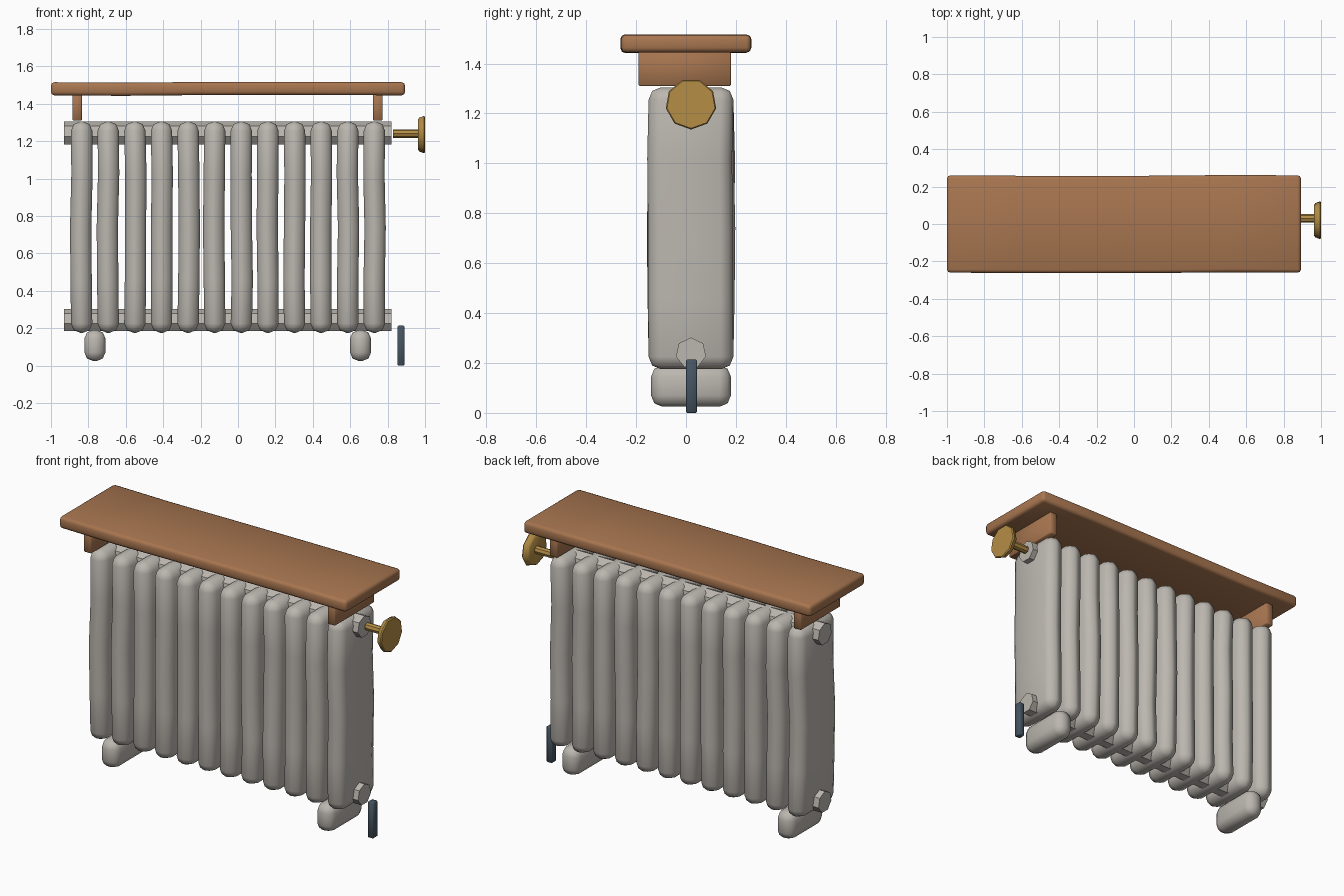
import bpy, bmesh, math, random
from mathutils import Matrix, Vector

random.seed(4)
cube = bpy.data.objects.get("Cube")
if cube:
    bpy.data.objects.remove(cube, do_unlink=True)


def material(name, rgb):
    m = bpy.data.materials.new(name)
    m.use_nodes = True
    m.diffuse_color = (*rgb, 1)
    bsdf = next(n for n in m.node_tree.nodes if n.type == 'BSDF_PRINCIPLED')
    bsdf.inputs["Base Color"].default_value = (*rgb, 1)
    return m


iron = material("warm grey iron", (0.50, 0.47, 0.43))
wood = material("brown wood", (0.39, 0.18, 0.08))
brass = material("aged brass", (0.46, 0.27, 0.06))
steel = material("dark slate steel", (0.06, 0.09, 0.12))


def finish(name, bm, mat, angle=50):
    bmesh.ops.recalc_face_normals(bm, faces=bm.faces)
    mesh = bpy.data.meshes.new(name)
    bm.to_mesh(mesh)
    bm.free()
    mesh.materials.append(mat)
    ob = bpy.data.objects.new(name, mesh)
    bpy.context.collection.objects.link(ob)
    bpy.ops.object.select_all(action='DESELECT')
    ob.select_set(True)
    bpy.context.view_layer.objects.active = ob
    bpy.ops.object.shade_smooth_by_angle(angle=math.radians(angle))
    return ob


def block(name, lo, hi, mat, bevel, segments=2, cuts=0, axis=2, wobble=0.0):
    """Rounded box between two corners, with optional hand-made wobble."""
    lo, hi = Vector(lo), Vector(hi)
    size = hi - lo
    bm = bmesh.new()
    bmesh.ops.create_cube(bm, size=1)
    bmesh.ops.scale(bm, vec=size, verts=bm.verts)
    bmesh.ops.translate(bm, vec=(lo + hi) / 2, verts=bm.verts)
    bmesh.ops.bevel(bm, geom=bm.edges[:], offset=bevel, segments=segments,
                    profile=0.5, affect='EDGES')
    normal = Vector((0, 0, 0))
    normal[axis] = 1
    for i in range(cuts):
        co = lo + size * ((i + 1) / (cuts + 1))
        bmesh.ops.bisect_plane(bm, geom=bm.verts[:] + bm.edges[:] + bm.faces[:],
                               plane_co=co, plane_no=normal)
        ring = [v for v in bm.verts if abs(v.co[axis] - co[axis]) < 1e-4]
        shift = Vector([random.uniform(-wobble, wobble) for _ in range(3)])
        bmesh.ops.translate(bm, vec=shift, verts=ring)
    return finish(name, bm, mat)


def rod(name, x0, x1, y, z, r0, r1, sides, mat, point_up=True, bevel=0):
    """Faceted bar lying along x."""
    bm = bmesh.new()
    bmesh.ops.create_cone(bm, cap_ends=True, segments=sides, radius1=r0,
                          radius2=r1, depth=x1 - x0)
    turn = Matrix.Rotation(math.pi / 2, 4, 'Y')
    bmesh.ops.transform(bm, matrix=turn, verts=bm.verts)
    tip = max(bm.verts, key=lambda v: v.co.x).co
    target = math.pi / 2 if point_up else -math.pi / 2
    spin = Matrix.Rotation(target - math.atan2(tip.z, tip.y), 4, 'X')
    bmesh.ops.transform(bm, matrix=Matrix.Translation(((x0 + x1) / 2, y, z)) @ spin,
                        verts=bm.verts)
    if bevel:
        rim = [e for e in bm.edges if abs(e.verts[0].co.x - e.verts[1].co.x) < 1e-4]
        bmesh.ops.bevel(bm, geom=rim, offset=bevel, segments=1, affect='EDGES')
    return finish(name, bm, mat, 40)


# Radiator fins
for i in range(12):
    x = -0.836 + i * 0.1423
    block(f"fin_{i + 1}", (x - 0.057, -0.15, 0.175), (x + 0.057, 0.19, 1.305),
          iron, 0.05, cuts=3, wobble=0.005)

# Pipes joining the fins
rod("upper_pipe", -0.93, 0.82, 0.02, 1.24, 0.064, 0.064, 7, iron)
rod("lower_pipe", -0.93, 0.82, 0.02, 0.24, 0.062, 0.062, 7, iron)

# Feet and shelf brackets
for side, foot_x, bracket_x in (("right", -0.765, -0.86), ("left", 0.655, 0.748)):
    block(f"{side}_foot", (foot_x - 0.056, -0.14, 0.025),
          (foot_x + 0.056, 0.18, 0.19), iron, 0.045)
    block(f"{side}_bracket", (bracket_x - 0.025, -0.19, 1.31),
          (bracket_x + 0.025, 0.18, 1.455), wood, 0.004, 1)

# Shelf board
block("shelf", (-1.0, -0.26, 1.445), (0.893, 0.26, 1.515), wood, 0.018,
      cuts=4, axis=0, wobble=0.003)

# Valve stem and hand wheel
rod("valve_stem", 0.83, 0.965, 0.03, 1.24, 0.023, 0.023, 8, brass)
rod("valve_wheel", 0.962, 1.0, 0.02, 1.238, 0.09, 0.105, 9, brass,
    point_up=False, bevel=0.007)

# Hanging key
block("hanging_key", (0.853, 0.001, 0.0), (0.89, 0.044, 0.213), steel, 0.004, 1)
